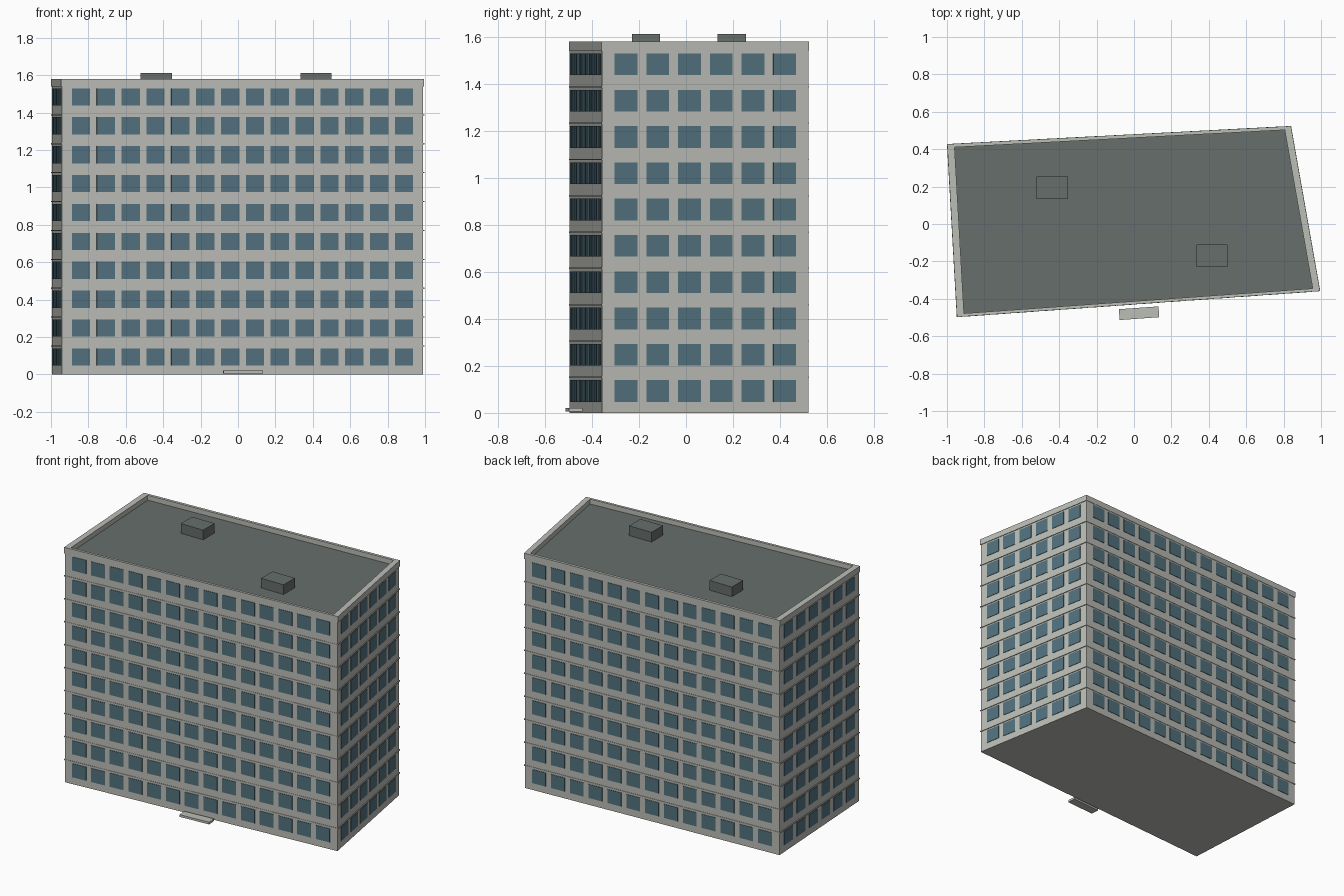
import bpy
import bmesh
from mathutils import Vector

cube = bpy.data.objects.get("Cube")
if cube:
    bpy.data.objects.remove(cube, do_unlink=True)


def material(name, rgb):
    mat = bpy.data.materials.new(name)
    mat.use_nodes = True
    mat.diffuse_color = (*rgb, 1)
    mat.node_tree.nodes["Principled BSDF"].inputs["Base Color"].default_value = (*rgb, 1)
    return mat


CONCRETE = material("pale concrete", (0.50, 0.51, 0.47))
ROOFING = material("dark roofing", (0.135, 0.158, 0.145))
GLASS = material("blue glass", (0.085, 0.165, 0.21))

# Skewed footprint, counter-clockwise from the front right corner of the plan
FOOTPRINT = [Vector(c) for c in ((-0.942, -0.495), (0.99, -0.357), (0.835, 0.521), (-0.994, 0.425))]
WINDOWS = (14, 6, 13, 6)
FLOORS = 10
FLOOR = 0.1545
TOP = 1.58


def scaled(factor):
    return [c * factor for c in FOOTPRINT]


def prism(bm, outline, z0, z1):
    """Closed prism over a counter-clockwise outline."""
    low = [bm.verts.new((p.x, p.y, z0)) for p in outline]
    high = [bm.verts.new((p.x, p.y, z1)) for p in outline]
    bm.faces.new(low[::-1])
    bm.faces.new(high)
    for i in range(len(outline)):
        j = (i + 1) % len(outline)
        bm.faces.new((low[i], low[j], high[j], high[i]))


def ring(bm, outer, inner, z0, z1):
    """Hollow frame between two outlines."""
    loops = [[bm.verts.new((p.x, p.y, z)) for p in outline]
             for outline, z in ((outer, z0), (outer, z1), (inner, z1), (inner, z0))]
    n = len(outer)
    for k in range(4):
        a, b = loops[k], loops[(k + 1) % 4]
        for i in range(n):
            j = (i + 1) % n
            bm.faces.new((a[i], a[j], b[j], b[i]))


def finish(bm, name, mat):
    mesh = bpy.data.meshes.new(name)
    bm.to_mesh(mesh)
    bm.free()
    mesh.materials.append(mat)
    obj = bpy.data.objects.new(name, mesh)
    bpy.context.collection.objects.link(obj)
    return obj


# Main block
bm = bmesh.new()
prism(bm, FOOTPRINT, 0, FLOOR * FLOORS - 0.005)
finish(bm, "main_block", CONCRETE)

# Thin ledges between floors
bm = bmesh.new()
for level in range(1, FLOORS):
    z = FLOOR * level
    ring(bm, scaled(1.006), scaled(0.99), z - 0.006, z)
finish(bm, "floor_ledges", CONCRETE)

# Parapet and roof deck
bm = bmesh.new()
ring(bm, scaled(1.005), scaled(0.965), FLOOR * FLOORS - 0.005, TOP)
finish(bm, "parapet", CONCRETE)
bm = bmesh.new()
prism(bm, scaled(0.966), FLOOR * FLOORS - 0.006, FLOOR * FLOORS + 0.002)
finish(bm, "roof_deck", ROOFING)

# Roof housings
for side, x, y in (("left", 0.417, -0.17), ("right", -0.437, 0.195)):
    bm = bmesh.new()
    half = Vector((0.083, 0.06))
    corners = [Vector((x + sx * half.x, y + sy * half.y))
               for sx, sy in ((-1, -1), (1, -1), (1, 1), (-1, 1))]
    prism(bm, corners, FLOOR * FLOORS, 1.612)
    finish(bm, side + "_roof_housing", ROOFING)

# Window plates, one object per wall
WIDTH, MARGIN, DEPTH = 0.098, 0.054, 0.003
for wall, name in enumerate(("front", "left", "back", "right")):
    start, end = FOOTPRINT[wall], FOOTPRINT[(wall + 1) % 4]
    along = (end - start).normalized()
    out = Vector((along.y, -along.x))
    count = WINDOWS[wall]
    pitch = ((end - start).length - 2 * MARGIN - WIDTH) / (count - 1)
    bm = bmesh.new()
    for column in range(count):
        a = start + along * (MARGIN + pitch * column)
        b = a + along * WIDTH
        plate = [a + out * DEPTH, b + out * DEPTH, b - out * DEPTH, a - out * DEPTH]
        for level in range(FLOORS):
            z = FLOOR * level + 0.047
            prism(bm, plate, z, z + 0.092)
    finish(bm, name + "_windows", GLASS)

# Entrance slab in front of the door side, parallel to the front wall
along = (FOOTPRINT[1] - FOOTPRINT[0]).normalized()
out = Vector((along.y, -along.x))
centre = Vector((0.027, -0.477))
bm = bmesh.new()
prism(bm, [centre + along * u * 0.106 + out * v * 0.029
           for u, v in ((-1, 1), (1, 1), (1, -1), (-1, -1))], 0.005, 0.02)
finish(bm, "entrance_slab", CONCRETE)
